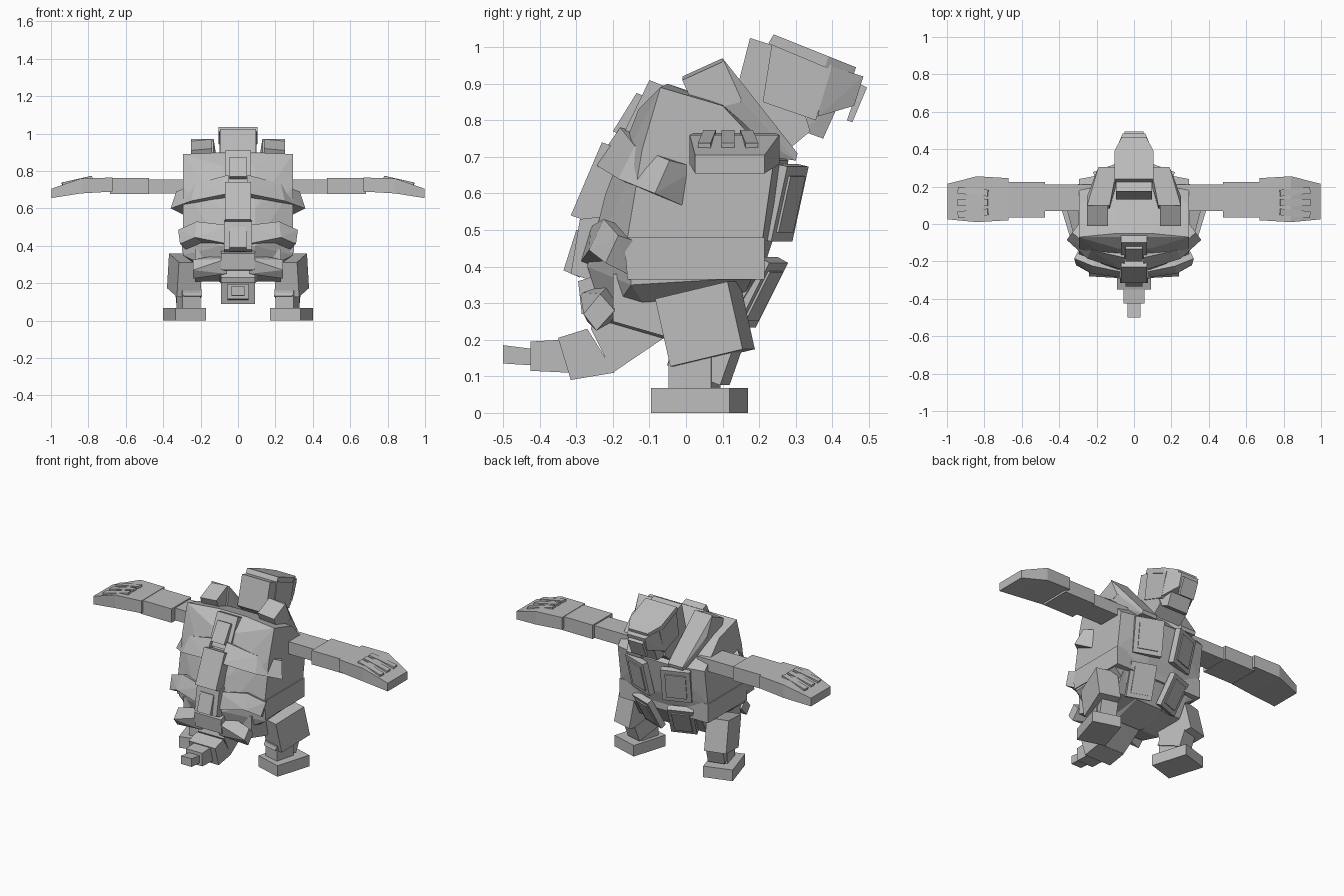
import bpy
import bmesh
from math import radians
from mathutils import Matrix, Vector

default = bpy.data.objects.get("Cube")
if default:
    bpy.data.objects.remove(default, do_unlink=True)

GREY = (0.5, 0.5, 0.5, 1)
stone = bpy.data.materials.new("stone_grey")
stone.use_nodes = True
stone.diffuse_color = GREY
stone.node_tree.nodes["Principled BSDF"].inputs["Base Color"].default_value = GREY


def hull(name, points):
    """Flat-faced convex block around the points."""
    bm = bmesh.new()
    for point in points:
        bm.verts.new(point)
    bmesh.ops.convex_hull(bm, input=bm.verts)
    loose = [v for v in bm.verts if not v.link_faces]
    bmesh.ops.delete(bm, geom=loose, context="VERTS")
    bmesh.ops.dissolve_limit(bm, angle_limit=radians(1), verts=bm.verts, edges=bm.edges)
    bmesh.ops.recalc_face_normals(bm, faces=bm.faces)
    mesh = bpy.data.meshes.new(name)
    bm.to_mesh(mesh)
    bm.free()
    mesh.materials.append(stone)
    obj = bpy.data.objects.new(name, mesh)
    bpy.context.collection.objects.link(obj)


def pair(name, points):
    """The block on the left side and its mirror image on the right."""
    hull("left_" + name, points)
    hull("right_" + name, [(-x, y, z) for x, y, z in points])


def section(x, profile):
    return [(x, y, z) for y, z in profile]


def centred(name, half_width, profile):
    hull(name, section(half_width, profile) + section(-half_width, profile))


def tapered(name, wide, back, narrow, tip):
    hull(name, [p for side in (-1, 1)
                for p in section(side * wide, back) + section(side * narrow, tip)])


def box_points(centre, size, matrix=None):
    matrix = matrix or Matrix.Identity(3)
    signs = (-0.5, 0.5)
    return [tuple(Vector(centre) + matrix @ Vector((i * size[0], j * size[1], k * size[2])))
            for i in signs for j in signs for k in signs]


def turned(yaw, pitch=0):
    return Matrix.Rotation(radians(yaw), 3, "Z") @ Matrix.Rotation(radians(pitch), 3, "X")


def bar_points(start, end, thick, height):
    """Square bar running from start to end, kept upright."""
    start, end = Vector(start), Vector(end)
    along = (end - start).normalized()
    across = Vector((0, 0, 1)).cross(along).normalized()
    matrix = Matrix((along, across, along.cross(across))).transposed()
    return box_points((start + end) / 2, ((end - start).length, thick, height), matrix)


# Torso: full at the middle, narrowing towards the flanks
core = [(-0.05, 0.9), (0.1, 0.85), (0.28, 0.69), (0.24, 0.48), (0.2, 0.36), (0.13, 0.25),
        (-0.05, 0.2), (-0.22, 0.25), (-0.27, 0.4), (-0.22, 0.6), (-0.13, 0.83)]
flank = [(-0.07, 0.89), (0.1, 0.84), (0.24, 0.69), (0.21, 0.48), (0.18, 0.37),
         (-0.15, 0.35), (-0.16, 0.48), (-0.12, 0.72)]
tapered("torso", 0.09, core, 0.295, flank)
centred("belt", 0.3, [(-0.16, 0.365), (0.215, 0.365), (0.215, 0.48), (-0.17, 0.48)])
centred("pelvis", 0.23, [(-0.2, 0.25), (-0.2, 0.38), (0.19, 0.37), (0.12, 0.25), (-0.06, 0.21)])

# Chest and belly plates, each with a raised panel
for name, centre, size, pitch in (
        ("chest_plate", (0.125, 0.268, 0.575), (0.17, 0.035, 0.21), -13),
        ("belly_plate", (0.115, 0.195, 0.33), (0.15, 0.035, 0.2), -28)):
    facing = turned(-20, pitch)
    pair(name, box_points(centre, size, facing))
    raised = Vector(centre) + facing @ Vector((0, 0.014, 0))
    pair(name + "_panel", box_points(raised, (size[0] * 0.7, 0.02, size[2] * 0.75), facing))

# Shoulder collar running over the top and tapering down to the chest
collar = [(-0.01, 0.92), (0.1, 0.97), (0.15, 0.86), (0.03, 0.83)]
strap_top = [(0.1, 0.97), (0.15, 0.86), (0.08, 0.83)]
strap_end = [(0.305, 0.71), (0.3, 0.69), (0.22, 0.7)]
pair("collar", section(0.14, collar) + section(0.25, [(y, z - 0.01) for y, z in collar]))
pair("collar_strap", section(0.13, strap_top) + section(0.25, strap_top)
     + section(0.09, strap_end) + section(0.19, strap_end))

# Neck, head and beak
centred("neck", 0.095, [(0.175, 1.025), (0.27, 0.995), (0.34, 0.77), (0.28, 0.72), (0.13, 0.85)])
centred("head", 0.1, [(0.235, 1.01), (0.4, 0.95), (0.355, 0.8), (0.21, 0.85)])
tapered("crest", 0.105, [(0.24, 1.035), (0.225, 1.01), (0.39, 0.975), (0.38, 0.945)],
        0.065, [(0.465, 0.945), (0.455, 0.915)])
tapered("beak", 0.1, [(0.39, 0.95), (0.36, 0.81)], 0.06, [(0.485, 0.92), (0.46, 0.84)])
centred("beak_hook", 0.05, [(0.475, 0.9), (0.495, 0.89), (0.455, 0.795), (0.44, 0.8)])
tapered("jaw", 0.09, [(0.35, 0.88), (0.32, 0.77)], 0.07, [(0.42, 0.85), (0.375, 0.75)])

# Plates down the middle of the shell
centred("upper_shell_plate", 0.07, [(-0.1, 0.91), (0, 0.87), (-0.1, 0.69), (-0.185, 0.735)])
centred("upper_shell_stud", 0.045, [(-0.135, 0.875), (-0.1, 0.86), (-0.16, 0.75), (-0.2, 0.77)])
centred("middle_shell_plate", 0.07, [(-0.23, 0.74), (-0.15, 0.71), (-0.23, 0.51), (-0.315, 0.54)])
centred("lower_shell_plate", 0.075, [(-0.29, 0.53), (-0.2, 0.54), (-0.22, 0.35), (-0.315, 0.38)])
centred("lower_shell_stud", 0.045, [(-0.3, 0.5), (-0.26, 0.5), (-0.29, 0.37), (-0.335, 0.39)])
centred("rump_plate", 0.09, [(-0.295, 0.36), (-0.2, 0.39), (-0.16, 0.26), (-0.285, 0.27)])

# Ribs that wrap around both sides of the shell, bent at the corner
upper_corner = [(0.23, -0.14, 0.73), (0.25, -0.185, 0.64), (0.18, -0.06, 0.71), (0.18, -0.1, 0.6)]
upper_end = [(0.33, -0.045, 0.69), (0.36, -0.085, 0.6), (0.27, 0.035, 0.67), (0.29, -0.005, 0.565)]
pair("upper_rib", section(0.05, [(-0.18, 0.78), (-0.25, 0.68), (-0.1, 0.76), (-0.14, 0.64)])
     + upper_corner)
pair("upper_rib_end", upper_corner + upper_end)
middle_corner = [(0.22, -0.225, 0.53), (0.23, -0.265, 0.445), (0.18, -0.14, 0.5), (0.18, -0.18, 0.4)]
middle_end = [(0.32, -0.185, 0.485), (0.31, -0.22, 0.41), (0.29, -0.125, 0.465), (0.28, -0.16, 0.38)]
pair("middle_rib", section(0.05, [(-0.26, 0.51), (-0.29, 0.41), (-0.18, 0.48), (-0.2, 0.38)])
     + middle_corner)
pair("middle_rib_end", middle_corner + middle_end)
pair("lower_rib", section(0.06, [(-0.29, 0.33), (-0.27, 0.25), (-0.2, 0.25), (-0.2, 0.36)])
     + section(0.24, [(-0.28, 0.27), (-0.245, 0.225), (-0.195, 0.28), (-0.235, 0.325)]))

# Tail, shrinking in steps
centred("tail_base", 0.09, [(-0.26, 0.23), (-0.2, 0.11), (-0.06, 0.205), (-0.07, 0.36), (-0.22, 0.36)])
centred("tail_middle", 0.09, [(-0.35, 0.205), (-0.27, 0.23), (-0.195, 0.11), (-0.315, 0.09)])
centred("tail_end", 0.055, [(-0.425, 0.195), (-0.34, 0.2), (-0.32, 0.11), (-0.425, 0.115)])
centred("tail_tip", 0.035, [(-0.5, 0.185), (-0.42, 0.175), (-0.42, 0.13), (-0.5, 0.135)])

# Legs with turned-out feet
pair("thigh", box_points((0.285, 0.052, 0.243), (0.13, 0.21, 0.19), turned(-15, 13)))
pair("knee", box_points((0.265, 0.05, 0.15), (0.1, 0.16, 0.1), turned(-15, -20)))
pair("shin", box_points((0.265, 0.023, 0.1), (0.1, 0.12, 0.12), turned(-15)))
pair("foot", box_points((0.285, 0.037, 0.034), (0.172, 0.225, 0.068), turned(-17)))

# Outstretched arms
pair("upper_arm", box_points((0.35, 0.14, 0.717), (0.26, 0.14, 0.075)))
pair("forearm", box_points((0.58, 0.13, 0.72), (0.21, 0.19, 0.085)))
palm_start = [(0.02, 0.69), (0.245, 0.69), (0.245, 0.765), (0.02, 0.765)]
palm_end = [(0.01, 0.68), (0.255, 0.68), (0.255, 0.76), (0.01, 0.76)]
finger_tip = [(0.025, 0.655), (0.215, 0.655), (0.215, 0.705), (0.025, 0.705)]
pair("palm", section(0.67, palm_start) + section(0.84, palm_end))
pair("fingers", section(0.84, palm_end) + section(0.998, finger_tip))
for name, y, spread in (("inner", 0.065, -0.015), ("middle", 0.115, 0), ("outer", 0.165, 0.015)):
    pair(name + "_claw", bar_points((0.78, y, 0.763), (0.94, y + spread, 0.727), 0.035, 0.022))
